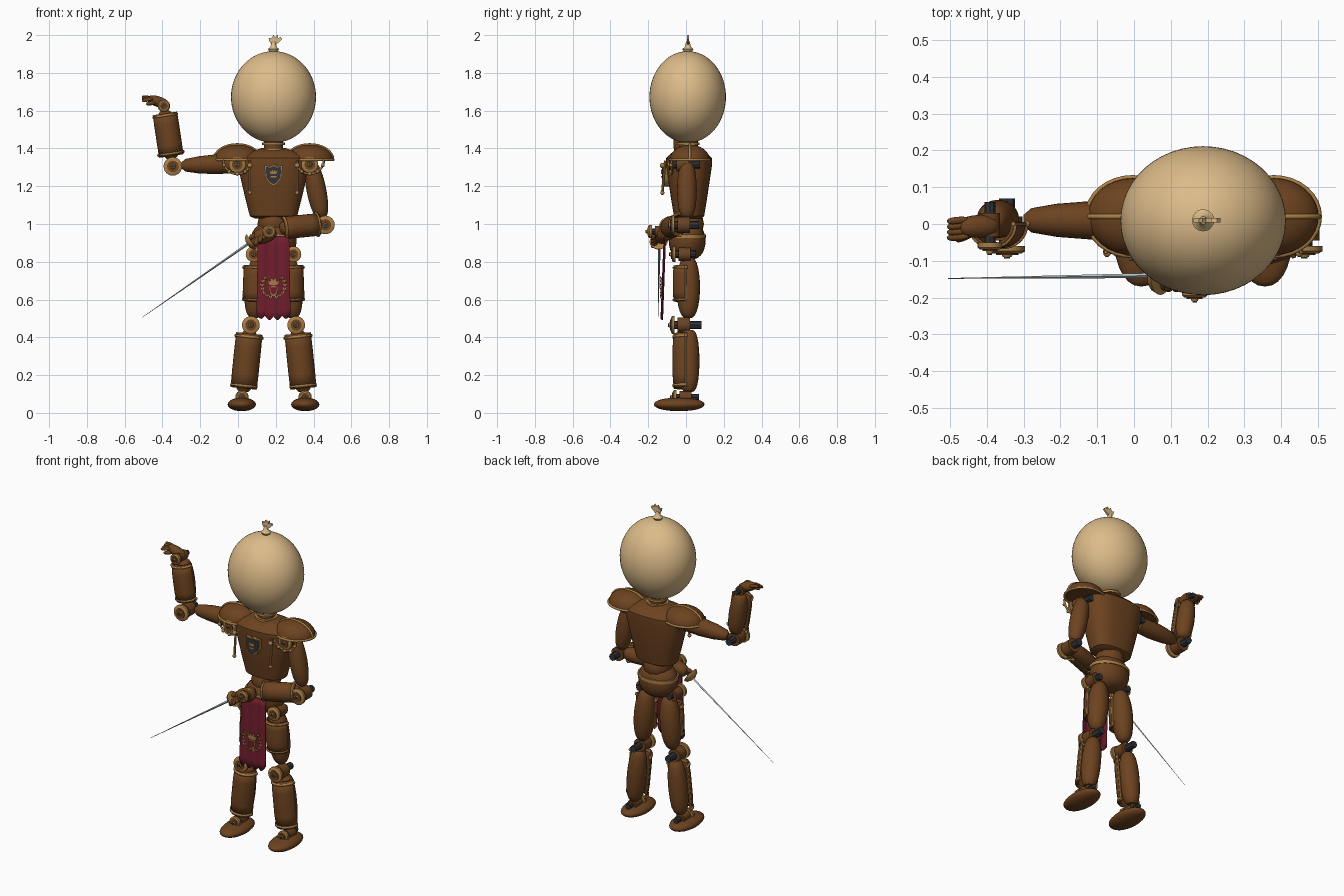
import bpy, bmesh
from math import sin, cos, pi
from mathutils import Vector

if "Cube" in bpy.data.objects:
    bpy.data.objects.remove(bpy.data.objects["Cube"])


def material(name, *rgb):
    m = bpy.data.materials.new(name)
    m.use_nodes = True
    m.diffuse_color = (*rgb, 1)
    m.node_tree.nodes["Principled BSDF"].inputs["Base Color"].default_value = (*rgb, 1)
    return m


wood = material("brown", .15, .055, .014)
trim = material("brass", .40, .21, .06)
cream = material("cream", .72, .50, .25)
steel = material("dark steel", .032, .034, .042)
red = material("dark red", .16, .012, .026)
silver = material("silver", .50, .58, .60)


def finish(name, bm, mat, solid=0):
    bmesh.ops.remove_doubles(bm, verts=bm.verts, dist=1e-5)
    bmesh.ops.recalc_face_normals(bm, faces=bm.faces)
    me = bpy.data.meshes.new(name)
    bm.to_mesh(me)
    bm.free()
    me.materials.append(mat)
    me.shade_smooth()
    me.set_sharp_from_angle(angle=.7)
    ob = bpy.data.objects.new(name, me)
    bpy.context.collection.objects.link(ob)
    if solid:
        mod = ob.modifiers.new("thickness", 'SOLIDIFY')
        mod.thickness, mod.offset = solid, 0
    return ob


# Profile of (fraction along axis, radius) spun about the axis a-b;
# an arc below pi gives an open shell facing the front
def spin(name, profile, a, b, mat, flat=1, arc=pi, power=2, sides=24, solid=0):
    a, b = Vector(a), Vector(b)
    w = (b - a).normalized()
    front = Vector((0, -1, 0)) if abs(w.y) < .95 else Vector((0, 0, 1))
    u = (front - w * front.dot(w)).normalized()
    v = w.cross(u)
    bm, rings = bmesh.new(), []
    for t, r in profile:
        ring = []
        for i in range(sides + 1):
            ang = -arc + 2 * arc * i / sides
            c, s = cos(ang), sin(ang)
            k = r * (abs(c) ** power + abs(s) ** power) ** (-1 / power)
            ring.append(bm.verts.new(a.lerp(b, t) + u * c * k * flat + v * s * k))
        rings.append(ring)
    for p, q in zip(rings, rings[1:]):
        for i in range(sides):
            bm.faces.new((p[i], p[i + 1], q[i + 1], q[i]))
    if arc == pi:
        for ring in (rings[0], rings[-1]):
            bm.faces.new(ring[:-1])
    return finish(name, bm, mat, solid)


def bulge(r, p=1.0, n=14):
    return [((1 - cos(pi * i / n)) / 2, r * max(sin(pi * i / n), .0005) ** p)
            for i in range(n + 1)]


def pod(name, a, b, r, mat=wood, p=.6, **kw):
    return spin(name, bulge(r, p), a, b, mat, **kw)


def rod(name, a, b, r, mat=trim, r2=None, **kw):
    return spin(name, [(0, r), (1, r if r2 is None else r2)], a, b, mat, **kw)


def ball(name, c, r, mat=trim, **kw):
    c, d = Vector(c), Vector((0, 0, r))
    return spin(name, bulge(r, n=8), c - d, c + d, mat, sides=12, **kw)


# Closed tube through points
def tube(name, pts, r, mat=trim, closed=False):
    cu = bpy.data.curves.new(name, 'CURVE')
    cu.dimensions, cu.bevel_depth, cu.bevel_resolution = '3D', r, 2
    sp = cu.splines.new('POLY')
    sp.points.add(len(pts) - 1)
    for q, co in zip(sp.points, pts):
        q.co = (*co, 1)
    sp.use_cyclic_u = closed
    cu.materials.append(mat)
    bpy.context.collection.objects.link(bpy.data.objects.new(name, cu))


# Flat outline in x-z with its front at y
def plate(name, pts, x, y, z, size, mat, thick=.008):
    bm = bmesh.new()
    f = bm.faces.new([bm.verts.new((x + px * size, y, z + pz * size)) for px, pz in pts])
    ext = bmesh.ops.extrude_face_region(bm, geom=[f])
    bmesh.ops.translate(bm, vec=(0, thick, 0),
                        verts=[g for g in ext["geom"] if isinstance(g, bmesh.types.BMVert)])
    finish(name, bm, mat)


# Joint: front disc, dish and nut on a dark shaft running back
def joint(name, x, z, r, front=-.08, back=.07):
    def at(d):
        return (x, front + d, z)
    rod(name + "_shaft", at(.01), (x, back, z), r * .45, steel, sides=8)
    rod(name + "_knuckle", at(.035), at(.10), r * .85, wood)
    spin(name + "_disc", [(0, r * .8), (.3, r), (1, r)], at(0), at(.02), trim)
    rod(name + "_dish", at(-.004), at(.01), r * .62, wood)
    spin(name + "_hub", [(0, r * .25), (1, r * .4)], at(-.01), at(.01), trim)
    rod(name + "_nut", at(-.014), at(0), r * .2, steel, sides=6)


# Limb segment: rounded core behind a half-round front plate with brass bands
def armor(name, a, b, r):
    a, b = Vector(a), Vector(b)
    off, ext = Vector((0, r * .22, 0)), (b - a) * .07
    pod(name + "_core", a - ext + off, b + ext + off, r * .84, p=.5)
    spin(name + "_plate", [(0, r * .92), (.25, r), (.75, r), (1, r * .92)], a, b, wood,
         arc=pi * .48, solid=.008)
    for i, t in enumerate((.04, .93)):
        rod(f"{name}_band_{i}", a.lerp(b, t), a.lerp(b, t + .04), r * .98, arc=pi * .5,
            solid=.014)
    side = (b - a).cross(Vector((0, 1, 0))).normalized() * r * .96
    for s in (-1, 1):
        rod(f"{name}_edge_{s}", a + side * s, b + side * s, .006, sides=8)
        ball(f"{name}_stud_{s}", a.lerp(b, .06) + side * s * 1.08, .009)


MID = .188

# Head, top knot and neck
spin("head", bulge(.225, n=32), (MID, .009, 1.43), (MID, .009, 1.915), cream, flat=.9, sides=48)
spin("knot_base", [(0, .02), (.3, .03), (.5, .016), (1, .01)], (MID, .01, 1.91),
     (MID, .01, 1.965), cream)
plate("knot_tail", [(-.1, 0), (.1, 0), (.35, .2), (.62, .45), (.5, .6), (.3, .5), (.3, .75),
                    (.1, .6), (-.02, .75), (-.15, .5), (-.35, .55), (-.3, .3)],
      MID, .004, 1.945, .075, cream, .012)
rod("neck", (MID, .012, 1.37), (MID, .012, 1.45), .05, wood)
for z, r in ((1.395, .065), (1.425, .06)):
    rod("neck_ring", (MID, .012, z - .007), (MID, .012, z + .007), r, trim)

# Torso and pelvis
spin("torso", [(0, .10), (.03, .125), (.27, .148), (.78, .192), (.86, .19), (.93, .15), (1, .07)],
     (MID, .016, 1.03), (MID, .016, 1.40), wood, flat=.64, power=2.6, sides=40)
ball("waist", (MID, .01, 1.0), .085, wood)
spin("pelvis", bulge(.122, .7), (MID, .006, .81), (MID, .006, 1.01), wood, flat=.8)
rod("belt", (MID, .006, .925), (MID, .006, .945), .125, trim, flat=.8)

# Chest shield with crown
shield = [(-1, 1), (-.4, .9), (0, 1.1), (.4, .9), (1, 1), (.9, -.4), (.5, -.95), (0, -1.3),
          (-.5, -.95), (-.9, -.4)]
crown = [(-.7, -.5), (.7, -.5), (1, .5), (.5, 0), (.35, .6), (0, .1), (-.35, .6), (-.5, 0), (-1, .5)]
plate("shield_rim", shield, MID, -.122, 1.262, .048, trim, .04)
plate("shield_face", shield, MID, -.128, 1.262, .041, steel)
plate("shield_crown", crown, MID, -.132, 1.275, .022, trim)
plate("shield_bar", [(-1, -.3), (1, -.3), (1, .3), (-1, .3)], MID, -.132, 1.25, .015, trim)

# Shoulders
for side, s in (("right", -1), ("left", 1)):
    x, y, z = MID + s * .192, .02, 1.34
    spin(side + "_pauldron", [(sin(pi / 2 * i / 8), .122 * cos(pi / 2 * i / 8) + .0005)
                              for i in range(9)],
         (x, y, z), (x, y, z + .08), wood, flat=.86, sides=32)
    loop = [(2 * pi * i / 32) for i in range(32)]
    tube(side + "_pauldron_rim", [(x + .124 * cos(q), y + .106 * sin(q), z) for q in loop],
         .007, closed=True)
    tube(side + "_pauldron_ridge", [(x + .123 * cos(q), y, z + .081 * sin(q)) for q in loop[:17]],
         .007)
    joint(side + "_shoulder", x, 1.315, .045, -.085, .075)
    tube(side + "_shoulder_arc", [(x + .075 * cos(q), -.075, z - .075 * sin(q))
                                  for q in loop[:17]], .006)
    for q in loop[2:16:3]:
        ball(side + "_shoulder_stud", (x + .075 * cos(q), -.08, z - .075 * sin(q)), .01)
    sx = MID + s * .125
    rod(side + "_strap", (sx, -.125, 1.17), (sx, -.11, 1.335), .007, sides=8)
    ball(side + "_strap_end", (sx, -.125, 1.165), .011)
    ball(side + "_strap_top", (sx, -.125, 1.31), .014)

# Legs
for side, s in (("right", -1), ("left", 1)):
    def at(d, z, y=0):
        return (MID + s * d, y, z)
    joint(side + "_hip", MID + s * .105, .84, .042, -.075, .05)
    armor(side + "_thigh", at(.088, .78), at(.095, .59), .066)
    pod(side + "_thigh_core", at(.075, .83, .012), at(.105, .50, .012), .062, p=.7)
    joint(side + "_knee", MID + s * .12, .465, .047, -.08, .083)
    armor(side + "_shin", at(.128, .42), at(.158, .13), .067)
    joint(side + "_ankle", MID + s * .167, .085, .035, -.07, .07)
    pod(side + "_foot", at(.168, .045, -.17), at(.168, .045, .098), .075, p=.9, flat=.48)

# Raised right arm
spin("right_upper_arm", [(0, .02), (.06, .05), (.4, .052), (.7, .045), (.93, .033), (1, .015)],
     (0, .01, 1.32), (-.30, .01, 1.31), wood)
joint("right_elbow", -.345, 1.305, .049)
armor("right_forearm", (-.353, 0, 1.36), (-.387, 0, 1.585), .062)
joint("right_wrist", -.392, 1.625, .033, -.07, .06)
pod("right_palm", (-.37, -.005, 1.63), (-.475, -.008, 1.665), .028, flat=1.1)
for i in range(4):
    y = .012 - i * .015
    pod(f"right_finger_{i}", (-.45, y, 1.665), (-.508, y - .005, 1.675 - i * .008), .010)
pod("right_thumb", (-.43, -.02, 1.645), (-.485, -.045, 1.635), .011)

# Lowered left arm
pod("left_upper_arm", (.385, .005, 1.33), (.445, .005, 1.03), .052)
joint("left_elbow", .463, .995, .049)
armor("left_forearm", (.43, -.03, .998), (.235, -.085, .978), .056)
joint("left_wrist", .165, .96, .035, -.20, -.08)
pod("left_palm", (.20, -.12, .965), (.085, -.13, .92), .042)
for i in range(4):
    x, z = .145 - i * .022, .955 - i * .015
    pod(f"left_finger_{i}", (x + .015, -.145, z + .015), (x - .012, -.18, z - .035), .014)
pod("left_thumb", (.12, -.12, .955), (.06, -.15, .925), .014)

# Sword
rod("sword_grip", (.165, -.135, .97), (.06, -.14, .90), .011, steel, sides=10)
ball("sword_pommel", (.168, -.135, .973), .018)
spin("sword_guard", [(0, .018), (.4, .04), (1, .048)], (.05, -.145, .892), (.072, -.145, .907),
     trim)
rod("sword_blade", (.06, -.14, .90), (-.505, -.148, .507), .007, silver, .001, sides=4)

# Hanging cloth with scalloped hem
bm = bmesh.new()
cols, rows = 36, 10
grid = []
for j in range(rows + 1):
    v = j / rows
    grid.append([])
    for i in range(cols + 1):
        u = i / cols
        hem = .525 - .022 * abs(sin(4 * pi * u)) - .012 * sin(pi * u)
        grid[-1].append(bm.verts.new((MID + (u - .5) * (.165 + .015 * v),
                                      -.112 - .016 * v + .003 * cos(6 * pi * u),
                                      .935 + (hem - .935) * v)))
for p, q in zip(grid, grid[1:]):
    for i in range(cols):
        bm.faces.new((p[i], p[i + 1], q[i + 1], q[i]))
finish("cloth", bm, red, .007)

# Cloth ornament: crown, small shield and leaf wreath
plate("cloth_crown", crown, MID, -.132, .695, .036, trim)
plate("cloth_shield", shield, MID, -.133, .648, .024, trim)
plate("cloth_shield_face", shield, MID, -.136, .648, .018, red)
for s in (-1, 1):
    for i in range(7):
        q = -pi * .42 + i * pi * .11
        base = Vector((MID + s * .06 * cos(q), -.134, .665 + .062 * sin(q)))
        for lean in (-.008, .01):
            pod("wreath_leaf", base, base + Vector((s * lean, 0, .018)), .005, trim, p=1,
                flat=.5, sides=8)
